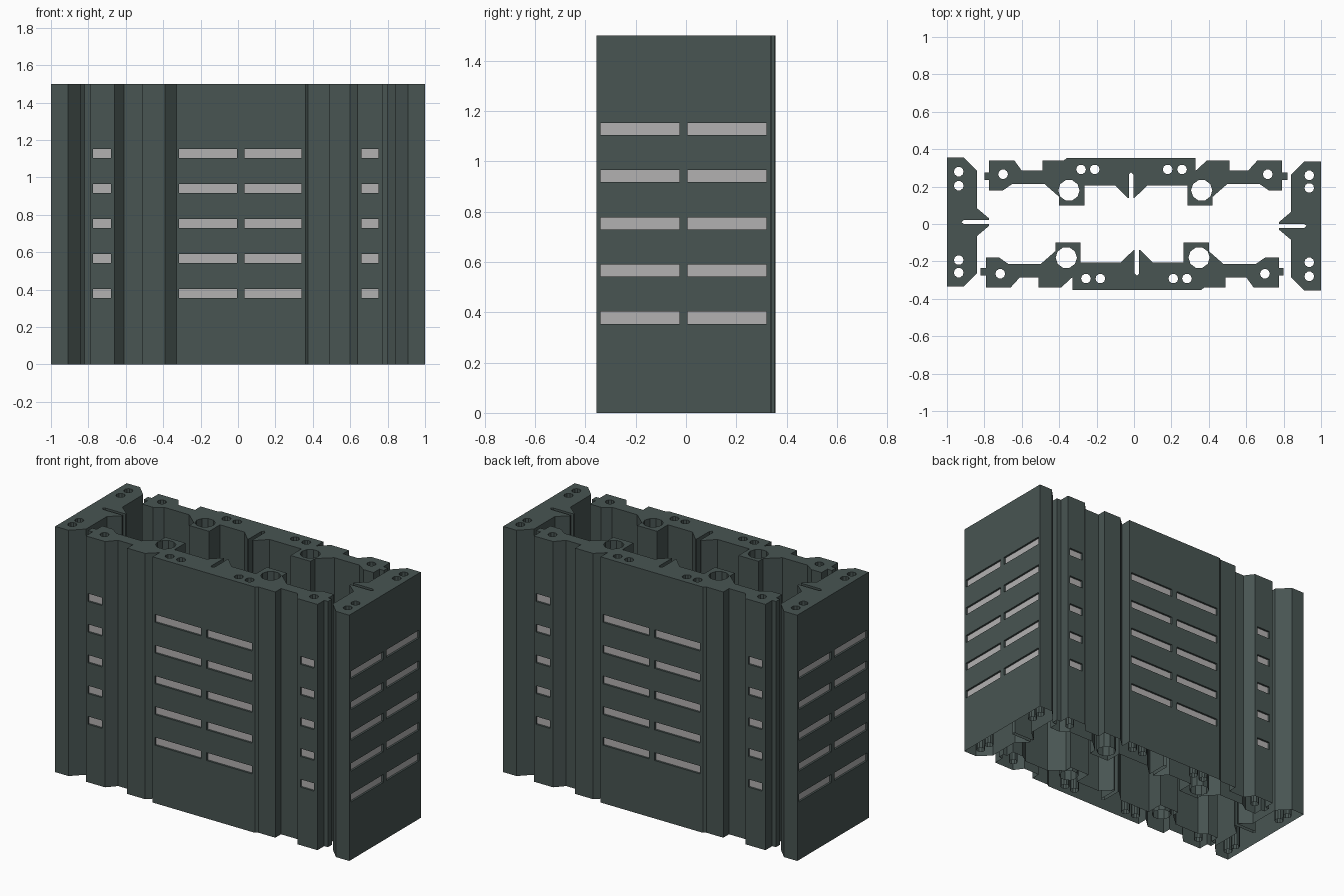
import bpy, bmesh, math
from mathutils import Matrix, Vector

if "Cube" in bpy.data.objects:
    bpy.data.objects.remove(bpy.data.objects["Cube"])

H = 1.5
ROWS = [0.378 + 0.1875 * i for i in range(5)]
BANDS = [(0.42 + 0.1875 * i, 0.525 + 0.1875 * i) for i in range(4)]


def material(name, rgb):
    m = bpy.data.materials.new(name)
    m.diffuse_color = (*rgb, 1)
    m.use_nodes = True
    m.node_tree.nodes["Principled BSDF"].inputs["Base Color"].default_value = m.diffuse_color
    return m


BODY = material("dark_green_grey", (0.065, 0.09, 0.085))
BAND = material("band_grey", (0.112, 0.105, 0.105))
PLATE = material("light_plate", (0.45, 0.44, 0.44))


def link(name, mesh):
    ob = bpy.data.objects.new(name, mesh)
    bpy.context.collection.objects.link(ob)
    return ob


def evaluated_mesh(ob):
    dg = bpy.context.evaluated_depsgraph_get()
    return bpy.data.meshes.new_from_object(ob.evaluated_get(dg))


def boxes(name, bounds, mat=None):
    """One object made of axis-aligned boxes (x0, x1, y0, y1, z0, z1)."""
    bm = bmesh.new()
    for x0, x1, y0, y1, z0, z1 in bounds:
        mid = Vector(((x0 + x1) / 2, (y0 + y1) / 2, (z0 + z1) / 2))
        size = (x1 - x0, y1 - y0, z1 - z0, 1)
        bmesh.ops.create_cube(bm, size=1, matrix=Matrix.Translation(mid) @ Matrix.Diagonal(size))
    mesh = bpy.data.meshes.new(name)
    bm.to_mesh(mesh)
    bm.free()
    if mat:
        mesh.materials.append(mat)
    return link(name, mesh)


def extruded(name, outline, holes):
    """Extrude a plan outline with round holes to full height."""
    cu = bpy.data.curves.new(name, 'CURVE')
    cu.dimensions, cu.fill_mode, cu.extrude = '2D', 'BOTH', H / 2
    loops = [outline]
    for x, y, r in holes:
        loops.append([(x + r * math.cos(math.tau * k / 10), y + r * math.sin(math.tau * k / 10))
                      for k in range(10)])
    for pts in loops:
        sp = cu.splines.new('POLY')
        sp.points.add(len(pts) - 1)
        for p, (x, y) in zip(sp.points, pts):
            p.co = (x, y, 0, 1)
        sp.use_cyclic_u = True
        sp.use_smooth = False
    tmp = link(name + "_curve", cu)
    mesh = evaluated_mesh(tmp)
    bpy.data.objects.remove(tmp)
    bm = bmesh.new()
    bm.from_mesh(mesh)
    bmesh.ops.translate(bm, verts=bm.verts, vec=(0, 0, H / 2))
    bmesh.ops.remove_doubles(bm, verts=bm.verts, dist=0.0005)
    bmesh.ops.recalc_face_normals(bm, faces=bm.faces)
    bm.to_mesh(mesh)
    bm.free()
    mesh.materials.clear()
    mesh.materials.append(BODY)
    return link(name, mesh)


def finish(ob, cutter, in_band):
    """Cut the window recesses, colour the bands, open the underside."""
    mod = ob.modifiers.new("recess", 'BOOLEAN')
    mod.operation, mod.solver, mod.object = 'DIFFERENCE', 'EXACT', cutter
    mesh = evaluated_mesh(ob)
    ob.modifiers.clear()
    bpy.data.objects.remove(cutter)
    bm = bmesh.new()
    bm.from_mesh(mesh)
    for z in [z for pair in BANDS for z in pair]:
        bmesh.ops.bisect_plane(bm, geom=bm.verts[:] + bm.edges[:] + bm.faces[:],
                               plane_co=(0, 0, z), plane_no=(0, 0, 1))
    for f in bm.faces:
        c = f.calc_center_median()
        f.smooth = False
        banded = any(a < c.z < b for a, b in BANDS) and abs(f.normal.z) < 0.5
        f.material_index = 1 if banded and in_band(c) else 0
    under = [f for f in bm.faces if f.normal.z < -0.9 and f.calc_center_median().z < 0.01]
    bmesh.ops.delete(bm, geom=under, context='FACES')
    bm.to_mesh(mesh)
    bm.free()
    mesh.materials.clear()
    mesh.materials.append(BODY)
    mesh.materials.append(BAND)
    ob.data = mesh


def turned_copy(ob, name):
    c = link(name, ob.data)
    c.rotation_euler.z = math.pi


# Front wall, with its plan outline running along the outside and back inside
wall_outline = [
    (-.82, -.275), (-.79, -.275), (-.79, -.34), (-.66, -.34), (-.61, -.285), (-.51, -.285),
    (-.51, -.34), (-.39, -.34), (-.33, -.285), (-.33, -.352), (.36, -.352), (.375, -.34),
    (.49, -.34), (.49, -.285), (.60, -.285), (.64, -.34), (.775, -.34), (.775, -.275),
    (.80, -.275), (.80, -.235), (.775, -.235), (.775, -.18), (.70, -.18), (.65, -.215),
    (.48, -.215), (.40, -.145), (.40, -.10), (.265, -.10), (.265, -.205), (.10, -.205),
    (.035, -.14), (.028, -.14), (.028, -.265), (.016, -.277), (.004, -.265), (.004, -.14),
    (-.003, -.14), (-.07, -.205), (-.285, -.205), (-.285, -.10), (-.42, -.10),
    (-.42, -.145), (-.50, -.215), (-.67, -.215), (-.72, -.18), (-.79, -.18),
    (-.79, -.235), (-.82, -.235)]
wall_holes = [(-.362, -.18, .057), (.348, -.18, .057)]
wall_holes += [(x, -.292, .026) for x in (-.257, -.18, .21, .283)]
wall_holes += [(x, -.266, .026) for x in (-.715, .70)]
wall = extruded("front_wall", wall_outline, wall_holes)
windows = [(-.315, -.005, -.352), (.035, .34, -.352), (-.775, -.68, -.34), (.66, .75, -.34)]
cutter = boxes("front_cutter", [(a, b, y - .05, y + .02, z - .024, z + .024)
                                for a, b, y in windows for z in ROWS])
cutter.hide_render = True
finish(wall, cutter, lambda c: -.335 < c.x < .365 and (c.y < -.345 or (c.x < -.325 and c.y < -.28)))
plates = boxes("front_window_plates", [(a, b, y + .012, y + .02, z - .024, z + .024)
                                       for a, b, y in windows for z in ROWS], PLATE)
turned_copy(wall, "back_wall")
turned_copy(plates, "back_window_plates")

# Left end pillar with a slotted inner spine
end_outline = [
    (-1, .355), (-.91, .355), (-.84, .285), (-.84, .085), (-.775, .03), (-.775, .021),
    (-.91, .021), (-.922, .01), (-.91, -.001), (-.775, -.001), (-.775, -.01), (-.84, -.065),
    (-.84, -.265), (-.91, -.335), (-1, -.335)]
end_holes = [(-.937, y, .026) for y in (.28, .205, -.193, -.26)]
end = extruded("left_end", end_outline, end_holes)
spans = [(-.32, -.005), (.025, .34)]
cutter = boxes("end_cutter", [(-1.05, -.98, a, b, z - .024, z + .024) for a, b in spans for z in ROWS])
cutter.hide_render = True


def end_band(c):
    in_hole = any(math.hypot(c.x - x, c.y - y) < .035 for x, y, r in end_holes)
    in_slot = abs(c.y - .01) < .015 and c.x > -.95
    return not in_hole and not in_slot


finish(end, cutter, end_band)
plates = boxes("left_window_plates", [(-.988, -.98, a, b, z - .024, z + .024)
                                      for a, b in spans for z in ROWS], PLATE)
turned_copy(end, "right_end")
turned_copy(plates, "right_window_plates")
